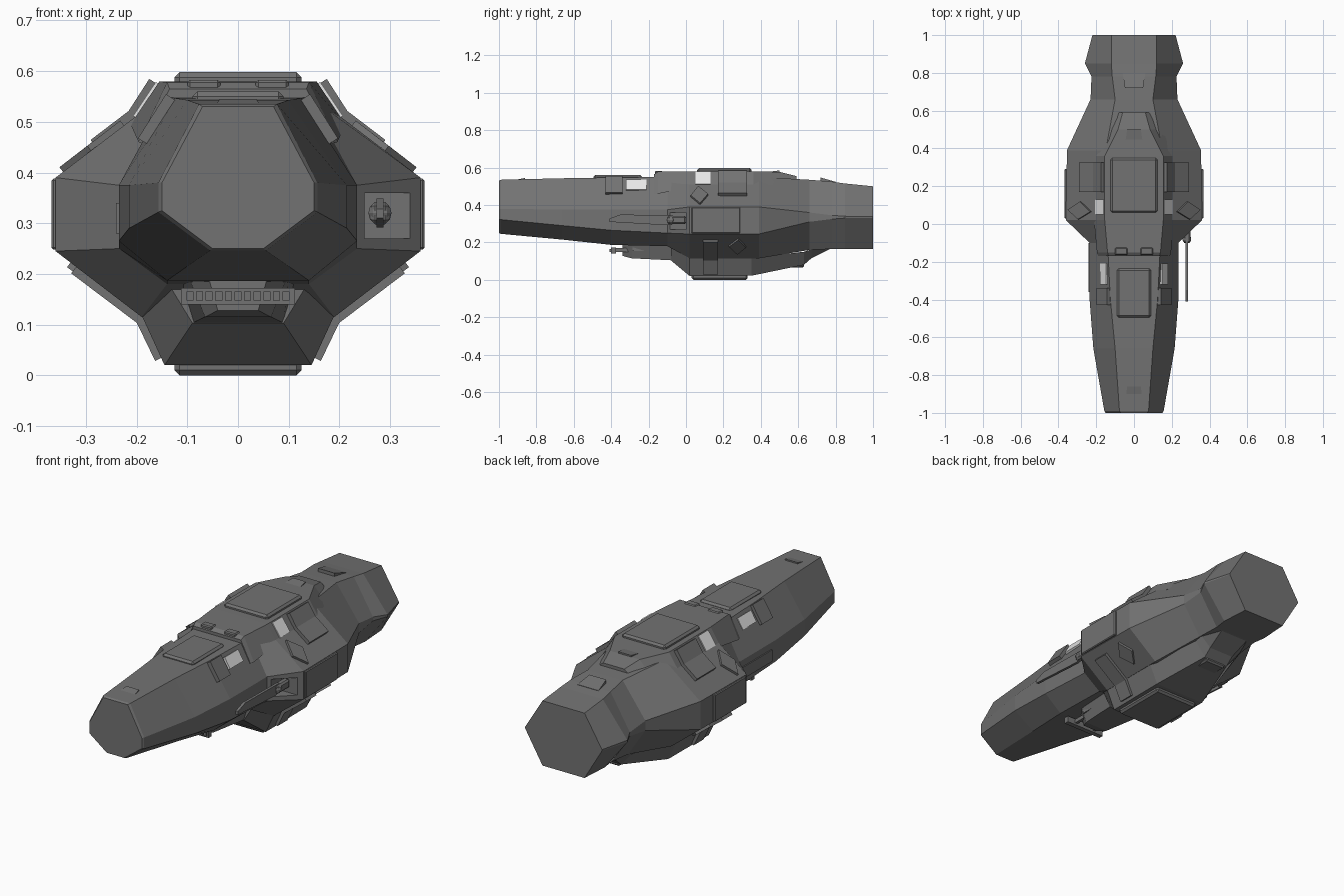
import bpy, bmesh
from mathutils import Vector

cube = bpy.data.objects.get("Cube")
if cube:
    bpy.data.objects.remove(cube, do_unlink=True)


def material(name, value):
    m = bpy.data.materials.new(name)
    m.use_nodes = True
    m.diffuse_color = (value, value, value, 1)
    m.node_tree.nodes["Principled BSDF"].inputs["Base Color"].default_value = (value, value, value, 1)
    return m


GREY = material("hull grey", 0.17)
WHITE = material("window white", 0.8)


def finish(name, bm, mat, bevel=0):
    bmesh.ops.recalc_face_normals(bm, faces=bm.faces)
    me = bpy.data.meshes.new(name)
    bm.to_mesh(me)
    bm.free()
    me.materials.append(mat)
    ob = bpy.data.objects.new(name, me)
    bpy.context.collection.objects.link(ob)
    if bevel:
        b = ob.modifiers.new("Bevel", "BEVEL")
        b.width, b.segments = bevel, 1
    return ob


def loft(name, sections, mat=GREY):
    """Skin mirrored half sections (y, [(x, z), ...]) listed top to bottom."""
    bm = bmesh.new()
    rings = []
    for y, half in sections:
        ring = half + [(-x, z) for x, z in reversed(half)]
        rings.append([bm.verts.new((x, y, z)) for x, z in ring])
    n = len(rings[0])
    for a, b in zip(rings, rings[1:]):
        for i in range(n):
            j = (i + 1) % n
            bm.faces.new((a[i], a[j], b[j], b[i]))
    bm.faces.new(rings[0])
    bm.faces.new(rings[-1])
    return finish(name, bm, mat)


def box(name, x, y, z, mat=GREY, bevel=0):
    bm = bmesh.new()
    bmesh.ops.create_cube(bm, size=1)
    for v in bm.verts:
        v.co = [r[0] + (c + 0.5) * (r[1] - r[0]) for c, r in zip(v.co, (x, y, z))]
    return finish(name, bm, mat, bevel)


def plate(name, pts, thick, mat=GREY, sides=(1, -1)):
    """Thin prism over a polygon, raised away from the ship's axis."""
    for s in sides:
        p = [Vector((q[0] * s, q[1], q[2])) for q in pts]
        n = (p[1] - p[0]).cross(p[2] - p[0]).normalized()
        mid = sum(p, Vector()) / len(p)
        if n.dot(mid - Vector((0, mid.y, 0.32))) < 0:
            n = -n
        bm = bmesh.new()
        low = [bm.verts.new(q - n * 0.012) for q in p]
        top = [bm.verts.new(q + n * thick) for q in p]
        bm.faces.new(low)
        bm.faces.new(top)
        for i in range(len(p)):
            j = (i + 1) % len(p)
            bm.faces.new((low[i], low[j], top[j], top[i]))
        finish(("left_" if s > 0 else "right_") + name, bm, mat)


def strip(name, y0, y1, a, b, thick, mat=GREY):
    """Rectangular plate between two (x, z) points of the cross-section."""
    plate(name, [(a[0], y0, a[1]), (a[0], y1, a[1]), (b[0], y1, b[1]), (b[0], y0, b[1])], thick, mat)


def wedge(name, w, y_low, y_high, z_low, z_high):
    """Small sloping fairing on the spine."""
    bm = bmesh.new()
    for x in (-w, w):
        for y, z in ((y_low, z_low), (y_high, z_high), (y_high, z_low - 0.03), (y_low, z_low - 0.03)):
            bm.verts.new((x * (0.8 if y == y_high else 1), y, z))
    bmesh.ops.convex_hull(bm, input=bm.verts)
    finish(name, bm, GREY)


# Main hull from nose to stern
hull = loft("main_hull", [
    (-1.0, [(0.07, 0.53), (0.15, 0.38), (0.15, 0.325), (0.05, 0.25)]),
    (-0.99, [(0.077, 0.535), (0.157, 0.38), (0.157, 0.322), (0.055, 0.246)]),
    (-0.66, [(0.10, 0.543), (0.215, 0.375), (0.215, 0.29), (0.10, 0.215)]),
    (-0.4, [(0.125, 0.547), (0.235, 0.375), (0.235, 0.265), (0.14, 0.187)]),
    (-0.1, [(0.14, 0.55), (0.235, 0.375), (0.235, 0.25), (0.14, 0.18)]),
    (0.02, [(0.15, 0.55), (0.36, 0.39), (0.36, 0.245), (0.19, 0.115)]),
    (0.39, [(0.15, 0.55), (0.355, 0.39), (0.355, 0.245), (0.19, 0.115)]),
    (0.66, [(0.10, 0.535), (0.23, 0.36), (0.23, 0.31), (0.13, 0.16)]),
    (0.78, [(0.115, 0.525), (0.225, 0.345), (0.225, 0.325), (0.12, 0.165)]),
    (0.85, [(0.12, 0.515), (0.26, 0.34), (0.26, 0.33), (0.13, 0.165)]),
    (1.0, [(0.12, 0.5), (0.22, 0.338), (0.22, 0.332), (0.12, 0.165)]),
])

# Gun pocket cut into the left shoulder
cutter = box("pocket_cutter", (0.25, 0.34), (-0.3, 0.0), (0.27, 0.36))
cutter.hide_render = True
cut = hull.modifiers.new("Pocket", "BOOLEAN")
cut.operation, cut.object, cut.solver = "DIFFERENCE", cutter, "EXACT"
bpy.context.view_layer.objects.active = hull
bpy.ops.object.modifier_apply(modifier="Pocket")
bpy.data.objects.remove(cutter, do_unlink=True)

# Raised upper deck
loft("upper_deck", [
    (-0.17, [(0.135, 0.565), (0.19, 0.458)]),
    (-0.15, [(0.14, 0.578), (0.196, 0.46)]),
    (0.02, [(0.155, 0.58), (0.212, 0.495)]),
    (0.36, [(0.155, 0.58), (0.212, 0.495)]),
    (0.5, [(0.085, 0.577), (0.15, 0.51)]),
    (0.59, [(0.06, 0.555), (0.11, 0.515)]),
])

# Lower belly and forward keel
loft("belly", [
    (-0.08, [(0.14, 0.185), (0.09, 0.103)]),
    (0.02, [(0.19, 0.118), (0.145, 0.02)]),
    (0.35, [(0.19, 0.118), (0.145, 0.022)]),
    (0.63, [(0.13, 0.15), (0.07, 0.08)]),
    (0.67, [(0.125, 0.162), (0.07, 0.115)]),
    (0.77, [(0.1, 0.18), (0.08, 0.165)]),
])
loft("keel", [
    (-0.34, [(0.06, 0.2), (0.04, 0.128)]),
    (-0.29, [(0.1, 0.2), (0.065, 0.115)]),
    (-0.05, [(0.12, 0.2), (0.09, 0.103)]),
])
box("rear_belly_block", (-0.06, 0.06), (0.53, 0.63), (0.065, 0.13), bevel=0.008)

# Hatches on the spine and belly
box("top_hatch", (-0.125, 0.125), (0.06, 0.35), (0.57, 0.598), bevel=0.01)
box("belly_hatch", (-0.125, 0.125), (0.03, 0.33), (0.0, 0.03), bevel=0.01)
box("front_hatch", (-0.09, 0.09), (-0.495, -0.235), (0.53, 0.56), bevel=0.01)
for side, sx in (("left", 1), ("right", -1)):
    box(side + "_hinge", sorted((sx * 0.035, sx * 0.1)), (-0.165, -0.125), (0.55, 0.583), bevel=0.005)
    box(side + "_flank_armour", sorted((sx * 0.34, sx * 0.368)), (0.03, 0.29), (0.248, 0.388), bevel=0.004)
    box(side + "_array_strut", sorted((sx * 0.05, sx * 0.065)), (-0.39, -0.3), (0.15, 0.17))
    box(side + "_array_mount", sorted((sx * 0.045, sx * 0.09)), (-0.285, -0.225), (0.155, 0.2))
wedge("nose_fairing", 0.045, -0.93, -0.86, 0.531, 0.545)
wedge("deck_fairing", 0.045, 0.44, 0.5, 0.577, 0.585)
wedge("tail_fairing", 0.06, 0.8, 0.72, 0.524, 0.547)

# Armour panels that wrap the shoulders and belly
strip("deck_panel", 0.17, 0.325, (0.16, 0.575), (0.205, 0.505), 0.018)
strip("shoulder_panel", 0.17, 0.325, (0.205, 0.507), (0.28, 0.45), 0.018)
strip("nose_panel", -0.43, -0.34, (0.127, 0.545), (0.182, 0.458), 0.018)
strip("belly_panel", 0.09, 0.17, (0.15, 0.035), (0.19, 0.118), 0.015)
strip("underside_panel", 0.09, 0.17, (0.19, 0.115), (0.32, 0.213), 0.015)
plate("hull_panel", [(0.235, y, z) for y, z in
                     ((-0.36, 0.28), (-0.1, 0.28), (-0.1, 0.34), (-0.36, 0.34))], 0.006, sides=(-1,))

# Diamond covers on the slopes
plate("upper_diamond", [(0.345, 0.075, 0.401), (0.28, 0.118, 0.451), (0.225, 0.065, 0.493), (0.29, 0.025, 0.443)], 0.012)
plate("lower_diamond", [(0.33, 0.28, 0.223), (0.275, 0.32, 0.181), (0.225, 0.275, 0.143), (0.28, 0.23, 0.185)], 0.012)

# Bright windows
strip("front_window", -0.32, -0.21, (0.141, 0.532), (0.172, 0.48), 0.008, WHITE)
strip("rear_window", 0.05, 0.13, (0.158, 0.576), (0.203, 0.509), 0.005, WHITE)

# Sensor array slung under the nose
box("array_bar", (-0.112, 0.112), (-0.4, -0.375), (0.14, 0.172))
for i in range(11):
    x = (i - 5) * 0.019
    box("array_cell", (x - 0.007, x + 0.007), (-0.408, -0.39), (0.148, 0.165))

# Left gun: mount, pivot and long blade-like barrel
box("gun_mount", (0.262, 0.298), (-0.1, 0.0), (0.298, 0.342), bevel=0.008)
bm = bmesh.new()
bmesh.ops.create_uvsphere(bm, u_segments=10, v_segments=6, radius=0.024)
bmesh.ops.translate(bm, verts=bm.verts, vec=(0.28, -0.08, 0.32))
finish("gun_pivot", bm, GREY)
bm = bmesh.new()
blade = [(-0.41, 0.31), (-0.1, 0.292), (-0.07, 0.3), (-0.07, 0.345), (-0.35, 0.349), (-0.41, 0.328)]
face = bm.faces.new([bm.verts.new((0.273, y, z)) for y, z in blade])
side = bmesh.ops.extrude_face_region(bm, geom=[face])
bmesh.ops.translate(bm, verts=[v for v in side["geom"] if isinstance(v, bmesh.types.BMVert)], vec=(0.014, 0, 0))
finish("gun_barrel", bm, GREY)
